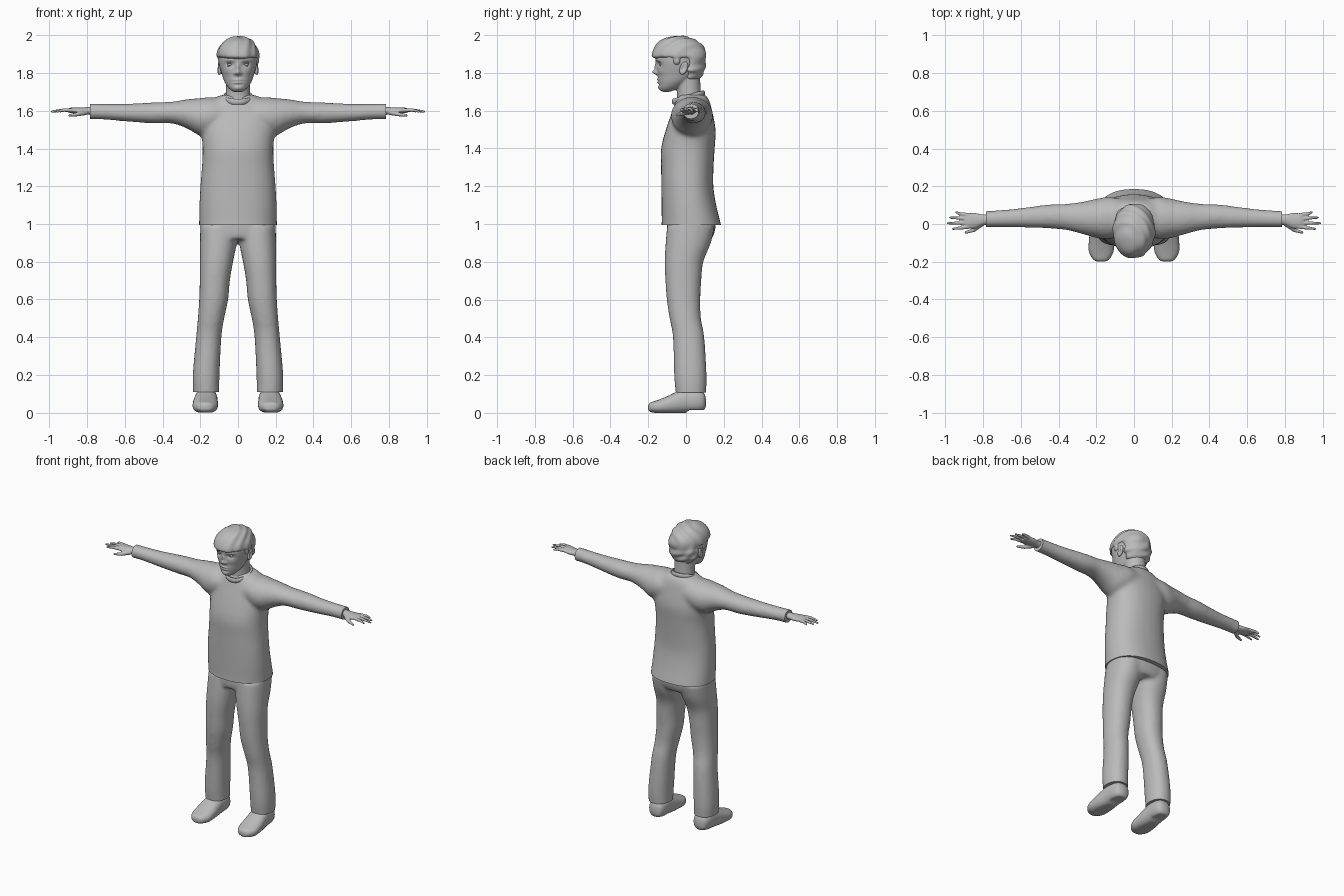
import bpy, bmesh
from math import sin, cos, pi, exp, copysign
from mathutils import Vector, Matrix

if "Cube" in bpy.data.objects:
    bpy.data.objects.remove(bpy.data.objects["Cube"])

grey = bpy.data.materials.new("plain_grey")
grey.use_nodes = True
grey.diffuse_color = (0.5, 0.5, 0.5, 1)
grey.node_tree.nodes["Principled BSDF"].inputs["Base Color"].default_value = (0.5, 0.5, 0.5, 1)
BOTH = (-1, 1)


def curve(rows, steps=4):
    """Pass a smooth curve through the rows."""
    out = []
    for i in range(len(rows) - 1):
        a, b, c, d = (rows[max(0, min(len(rows) - 1, i + k))] for k in (-1, 0, 1, 2))
        for s in range(steps):
            t = s / steps
            out.append([(2*q + (r-p)*t + (2*p-5*q+4*r-w)*t*t + (3*q-p-3*r+w)*t**3) / 2
                        for p, q, r, w in zip(a, b, c, d)])
    return out + [list(rows[-1])]


def loft(bm, axis, rows, side=1, power=2.0, n=28):
    """Rows: position on axis, centre (two values), radii (two values)."""
    rings = []
    for t, cu, cv, ru, rv in curve(rows):
        ring = []
        for k in range(n):
            c, s = cos(2*pi*k/n), sin(2*pi*k/n)
            u = cu + max(ru, .002) * copysign(abs(c) ** (2/power), c)
            v = cv + max(rv, .002) * copysign(abs(s) ** (2/power), s)
            p = {"x": (t, u, v), "y": (u, t, v), "z": (u, v, t)}[axis]
            ring.append(bm.verts.new((p[0] * side, p[1], p[2])))
        rings.append(ring)
    for a, b in zip(rings, rings[1:]):
        for k in range(n):
            bm.faces.new((a[k], a[(k+1) % n], b[(k+1) % n], b[k]))
    bm.faces.new(rings[0])
    bm.faces.new(rings[-1])


def ball(bm, centre, radii):
    m = Matrix.Translation(centre) @ Matrix.Diagonal((*radii, 1))
    return bmesh.ops.create_uvsphere(bm, u_segments=32, v_segments=20, radius=1, matrix=m)["verts"]


def limb(bm, a, b, r0, r1):
    """Tapered finger with round ends."""
    a, b = Vector(a), Vector(b)
    m = Matrix.Translation((a+b)/2) @ (b-a).to_track_quat("Z", "Y").to_matrix().to_4x4()
    bmesh.ops.create_cone(bm, cap_ends=True, segments=14, radius1=r0, radius2=r1,
                          depth=(b-a).length, matrix=m)
    ball(bm, a, (r0,)*3)
    ball(bm, b, (r1,)*3)


def finish(name, bm, voxel=0, smooth=0, cuts=()):
    """Make the object, optionally fuse its volumes and trim it with planes."""
    bmesh.ops.recalc_face_normals(bm, faces=bm.faces[:])
    mesh = bpy.data.meshes.new(name)
    bm.to_mesh(mesh)
    bm.free()
    ob = bpy.data.objects.new(name, mesh)
    bpy.context.collection.objects.link(ob)
    if voxel:
        mod = ob.modifiers.new("fuse", "REMESH")
        mod.mode, mod.voxel_size = "VOXEL", voxel
        mod = ob.modifiers.new("soften", "SMOOTH")
        mod.factor, mod.iterations = .5, smooth
        dg = bpy.context.evaluated_depsgraph_get()
        ob.data = bpy.data.meshes.new_from_object(ob.evaluated_get(dg))
        ob.modifiers.clear()
    if cuts:
        bm = bmesh.new()
        bm.from_mesh(ob.data)
        for co, no in cuts:
            bmesh.ops.bisect_plane(bm, geom=bm.verts[:] + bm.edges[:] + bm.faces[:],
                                   plane_co=co, plane_no=no, clear_outer=True)
            bmesh.ops.holes_fill(bm, edges=[e for e in bm.edges if e.is_boundary])
        bm.to_mesh(ob.data)
        bm.free()
    ob.data.materials.clear()
    ob.data.materials.append(grey)
    bpy.ops.object.select_all(action="DESELECT")
    ob.select_set(True)
    bpy.context.view_layer.objects.active = ob
    bpy.ops.object.shade_smooth_by_angle(angle=.9)
    return ob


# Sweater: body and sleeves fused, trimmed at hem and cuffs
bm = bmesh.new()
loft(bm, "z", [(.95, 0, .03, .208, .165), (1, 0, .028, .207, .157), (1.1, 0, .015, .205, .145),
               (1.2, 0, .007, .2, .138), (1.3, 0, .007, .192, .139), (1.4, 0, .01, .188, .142),
               (1.5, 0, .025, .195, .132), (1.6, 0, .033, .19, .105), (1.65, 0, .035, .15, .09),
               (1.685, 0, .035, .09, .07)], power=2.3)
for s in BOTH:
    loft(bm, "x", [(.06, .035, 1.59, .1, .07), (.14, .032, 1.575, .112, .098),
                   (.2, .03, 1.568, .104, .1), (.27, .032, 1.584, .087, .078),
                   (.35, .037, 1.591, .071, .058), (.45, .04, 1.589, .064, .056),
                   (.6, .033, 1.591, .052, .047), (.72, .028, 1.596, .045, .042),
                   (.83, .025, 1.597, .044, .043)], s)
finish("sweater", bm, .012, 9, [((0, 0, .995), (0, 0, -1)), ((.785, 0, 0), (1, 0, 0)),
                                ((-.785, 0, 0), (-1, 0, 0))])

# Ribbed neckline, tilted down at the front
bm = bmesh.new()
rings = []
for k in range(40):
    a = 2*pi*k/40
    rings.append([bm.verts.new(((.073 + .009*cos(b)) * cos(a),
                                .013 + (.079 + .009*cos(b)) * sin(a),
                                1.67 + .022*sin(a) + .016*sin(b)))
                  for b in (2*pi*j/10 for j in range(10))])
for k, ring in enumerate(rings):
    nxt = rings[(k+1) % 40]
    for j in range(10):
        bm.faces.new((ring[j], ring[(j+1) % 10], nxt[(j+1) % 10], nxt[j]))
finish("neckline", bm)

# Trousers: hips and legs fused, trimmed at the ankles
bm = bmesh.new()
loft(bm, "z", [(.92, 0, .02, .17, .115), (.96, 0, .026, .198, .127), (1.03, 0, .03, .2, .13)], power=2.3)
for s in BOTH:
    loft(bm, "z", [(.99, .1, .026, .1, .126), (.9, .104, .012, .098, .12), (.8, .114, -.01, .088, .102),
                   (.7, .123, -.014, .08, .095), (.6, .129, -.013, .077, .089),
                   (.5, .143, -.004, .07, .083), (.4, .155, .014, .067, .083),
                   (.2, .169, .023, .071, .086), (.1, .169, .026, .069, .08),
                   (.06, .169, .026, .068, .08)], s, 2.2)
finish("trousers", bm, .011, 6, [((0, 0, .108), (0, 0, -1))])

# Shoes: flat soles, low round toes
bm = bmesh.new()
for s in BOTH:
    loft(bm, "y", [(-.2, .174, .028, .012, .01), (-.19, .174, .03, .04, .024),
                   (-.15, .174, .033, .064, .035), (-.1, .173, .042, .067, .046),
                   (-.05, .171, .054, .064, .058), (0, .169, .064, .06, .064),
                   (.06, .167, .064, .056, .06), (.095, .166, .06, .042, .045),
                   (.106, .166, .055, .012, .015)], s, 2.4)
for v in bm.verts:
    v.co.z = max(v.co.z, .014 if v.co.y > 0 else .0)
finish("shoes", bm)

# Hands: palm, four spread fingers and a thumb
for s, name in zip(BOTH, ("right_hand", "left_hand")):
    bm = bmesh.new()
    loft(bm, "x", [(.76, .024, 1.6, .028, .023), (.8, .022, 1.6, .028, .02),
                   (.84, .018, 1.6, .04, .018), (.88, .016, 1.603, .041, .015),
                   (.9, .018, 1.602, .034, .011)], s)
    for y0, y1, tip in ((.048, .062, .943), (.028, .034, .975), (.006, .004, .988), (-.016, -.026, .96)):
        limb(bm, (.88*s, y0, 1.604), (.925*s, (y0+y1)/2, 1.604), .0105, .009)
        limb(bm, (.925*s, (y0+y1)/2, 1.604), (tip*s, y1, 1.597), .009, .006)
    limb(bm, (.81*s, .0, 1.592), (.85*s, -.032, 1.582), .015, .011)
    limb(bm, (.85*s, -.032, 1.582), (.893*s, -.045, 1.576), .011, .007)
    finish(name, bm, .004, 3)

# Head and neck fused, then face features sculpted by soft pushes
bm = bmesh.new()
loft(bm, "z", [(1.62, 0, .02, .07, .07), (1.7, 0, .015, .064, .063), (1.8, 0, .005, .066, .07)])
loft(bm, "z", [(1.7, 0, -.105, .022, .022), (1.717, 0, -.09, .047, .05), (1.75, 0, -.066, .07, .08),
               (1.79, 0, -.045, .085, .105), (1.83, 0, -.04, .097, .115), (1.87, 0, -.038, .104, .122),
               (1.92, 0, -.038, .102, .12), (1.96, 0, -.038, .08, .095), (1.985, 0, -.038, .03, .04)],
     power=2.15)
head = finish("head", bm, .0055, 4)
# Each push: x, z, width, height, depth (negative is outward)
pushes = [(0, 1.803, .013, .012, -.025), (0, 1.828, .010, .022, -.013), (0, 1.764, .026, .006, -.008),
          (0, 1.75, .022, .006, -.008), (0, 1.757, .026, .003, .004), (0, 1.72, .022, .013, -.007),
          (0, 1.738, .025, .005, .003)]
for s in BOTH:
    pushes += [(.042*s, 1.846, .02, .012, .013), (.042*s, 1.87, .026, .007, -.006),
               (.015*s, 1.798, .008, .007, -.008), (.055*s, 1.807, .022, .018, -.004)]
for v in head.data.vertices:
    if v.co.y < -.06:
        x, z = v.co.x, v.co.z
        v.co.y += sum(d * exp(-((x-px)/w)**2 - ((z-pz)/h)**2) for px, pz, w, h, d in pushes)

# Eyes with upper and lower lids
bm = bmesh.new()
for s in BOTH:
    ball(bm, (.042*s, -.128, 1.847), (.015, .013, .009))
    ball(bm, (.042*s, -.13, 1.855), (.019, .013, .004))
    ball(bm, (.042*s, -.128, 1.838), (.017, .012, .003))
finish("eyes", bm)

# Ears with a hollow bowl
bm = bmesh.new()
for s in BOTH:
    for v in ball(bm, (.1*s, -.012, 1.825), (.013, .021, .034)):
        dy, dz = (v.co.y + .014) / .012, (v.co.z - 1.828) / .02
        v.co.x -= s * .012 * exp(-dy*dy - dz*dz)
        v.co.y += (v.co.z - 1.825) * .25
finish("ears", bm)

# Hair: wavy crown with a fringe, and a fuller back
bm = bmesh.new()
for v in ball(bm, (0, -.037, 1.885), (.116, .146, .114)):
    if v.co.z < 1.875 and v.co.y < .03:
        v.co.x *= .82
        v.co.y = -.037 + (v.co.y + .037) * .72
        v.co.z = max(v.co.z, 1.868 - .012 * cos(v.co.x * 40))
for v in ball(bm, (0, .012, 1.845), (.103, .092, .1)):
    if v.co.y < .012:
        v.co.x *= .8
for s in BOTH:
    ball(bm, (.094*s, -.05, 1.868), (.015, .022, .035))
hair = finish("hair", bm, .007, 4)
for v in hair.data.vertices:
    x, y, z = v.co
    wave = sin(45*x + 30*y + 9*sin(14*z)) * sin(38*y - 25*z + 20*x)
    v.co += (v.co - Vector((0, -.03, 1.87))).normalized() * .0045 * wave
    v.co.z = min(v.co.z, 2)
